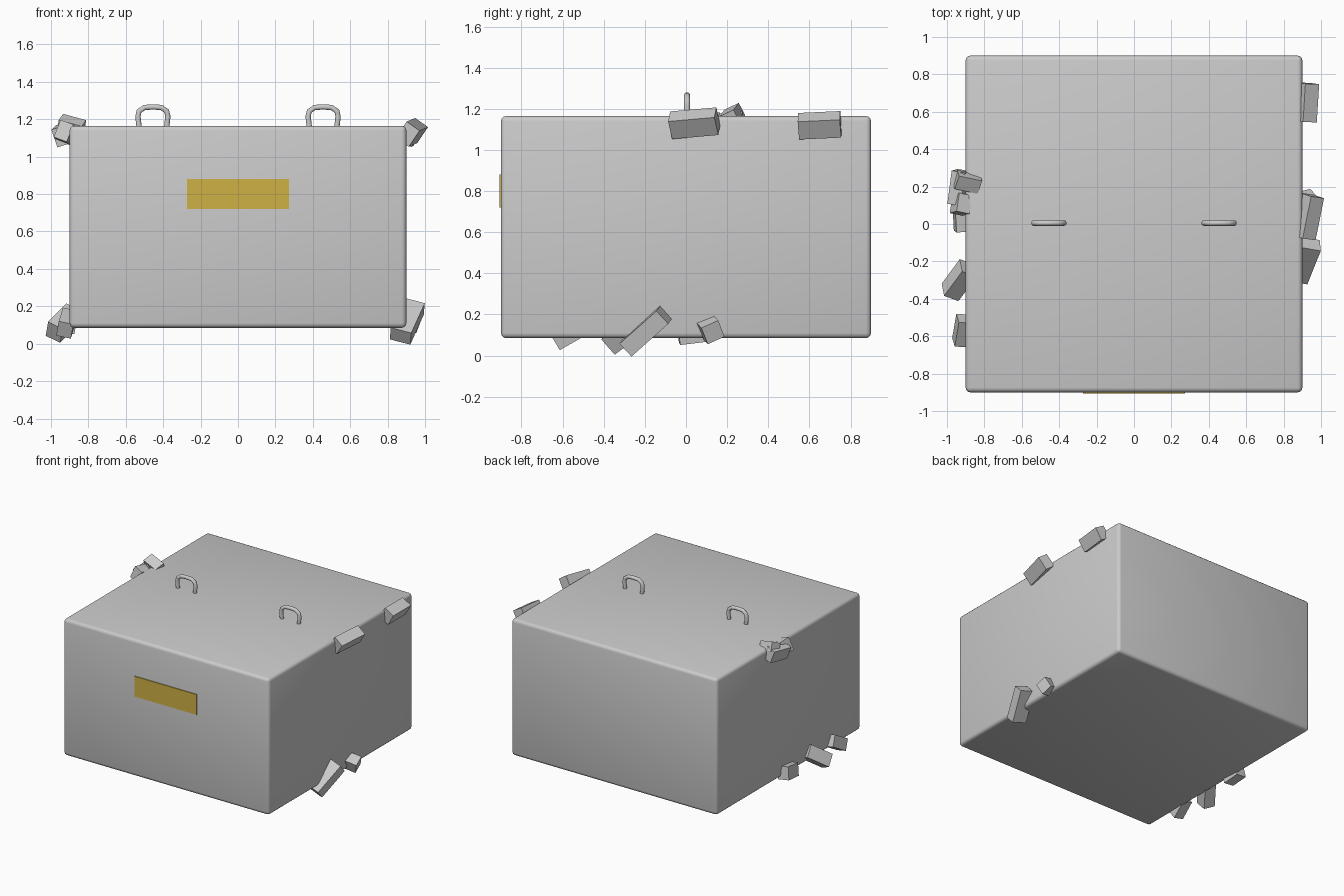
import bpy
from math import radians

if "Cube" in bpy.data.objects:
    bpy.data.objects.remove(bpy.data.objects["Cube"])


def add_box(name, center, size, rot=(0, 0, 0), bevel=0.0, segments=3):
    bpy.ops.mesh.primitive_cube_add(size=1, location=center,
                                    rotation=[radians(a) for a in rot])
    ob = bpy.context.object
    ob.name = name
    ob.scale = size
    bpy.ops.object.transform_apply(location=False, rotation=False, scale=True)
    if bevel:
        mod = ob.modifiers.new("rounded_edges", 'BEVEL')
        mod.width = bevel
        mod.segments = segments
        bpy.ops.object.modifier_apply(modifier=mod.name)
        bpy.ops.object.shade_smooth_by_angle(angle=radians(35))
    return ob


# main crate body
add_box("crate_body", (0, 0, 0.625), (1.8, 1.8, 1.08), bevel=0.025)

# yellow plate on the front
plate = add_box("front_plate", (0, -0.9, 0.80), (0.545, 0.014, 0.16))
yellow = bpy.data.materials.new("yellow_paint")
yellow.diffuse_color = (0.62, 0.44, 0.06, 1)
yellow.use_nodes = True
yellow.node_tree.nodes["Principled BSDF"].inputs["Base Color"].default_value = yellow.diffuse_color
plate.data.materials.append(yellow)


# bent-bar handles on the lid
def add_handle(name, cx):
    half = [(0.073, 1.15), (0.080, 1.215), (0.074, 1.243), (0.045, 1.263)]
    pts = [(-x, z) for x, z in half] + [(0, 1.266)] + [(x, z) for x, z in reversed(half)]
    curve = bpy.data.curves.new(name, 'CURVE')
    curve.dimensions = '3D'
    curve.bevel_depth = 0.015
    curve.bevel_resolution = 3
    curve.use_fill_caps = True
    spline = curve.splines.new('POLY')
    spline.points.add(len(pts) - 1)
    for p, (x, z) in zip(spline.points, pts):
        p.co = (cx + x, 0.005, z, 1)
    ob = bpy.data.objects.new(name, curve)
    bpy.context.collection.objects.link(ob)
    bpy.ops.object.select_all(action='DESELECT')
    ob.select_set(True)
    bpy.context.view_layer.objects.active = ob
    bpy.ops.object.convert(target='MESH')
    bpy.ops.object.shade_smooth_by_angle(angle=radians(50))


add_handle("left_handle", -0.455)
add_handle("right_handle", 0.455)

# broken rubble chunks stuck along the side edges: centre, size, rotation
chunks = {
    "top_right_chunk_front": ((0.93, 0.04, 1.13), (0.085, 0.23, 0.105), (6, 35, -8)),
    "top_right_chunk_back": ((0.922, 0.65, 1.12), (0.085, 0.205, 0.10), (3, 30, -2)),
    "bottom_right_chunk_long": ((0.905, -0.195, 0.12), (0.115, 0.25, 0.085), (41, 14, -10)),
    "bottom_right_chunk_small": ((0.92, 0.12, 0.125), (0.09, 0.09, 0.09), (25, 15, 15)),
    "top_left_chunk_long": ((-0.935, 0.195, 1.12), (0.075, 0.18, 0.10), (8, -18, -10)),
    "top_left_chunk_front": ((-0.925, 0.105, 1.13), (0.075, 0.10, 0.10), (-10, 20, -12)),
    "top_left_chunk_inner": ((-0.89, 0.225, 1.165), (0.13, 0.08, 0.07), (25, 15, -12)),
    "bottom_left_chunk_back": ((-0.915, 0.03, 0.115), (0.09, 0.135, 0.10), (7, 8, 4)),
    "bottom_left_chunk_middle": ((-0.935, -0.30, 0.11), (0.09, 0.19, 0.10), (35, 25, -20)),
    "bottom_left_chunk_front": ((-0.915, -0.57, 0.11), (0.08, 0.15, 0.09), (30, 12, -3)),
}
for name, (center, size, rot) in chunks.items():
    add_box(name, center, size, rot)
